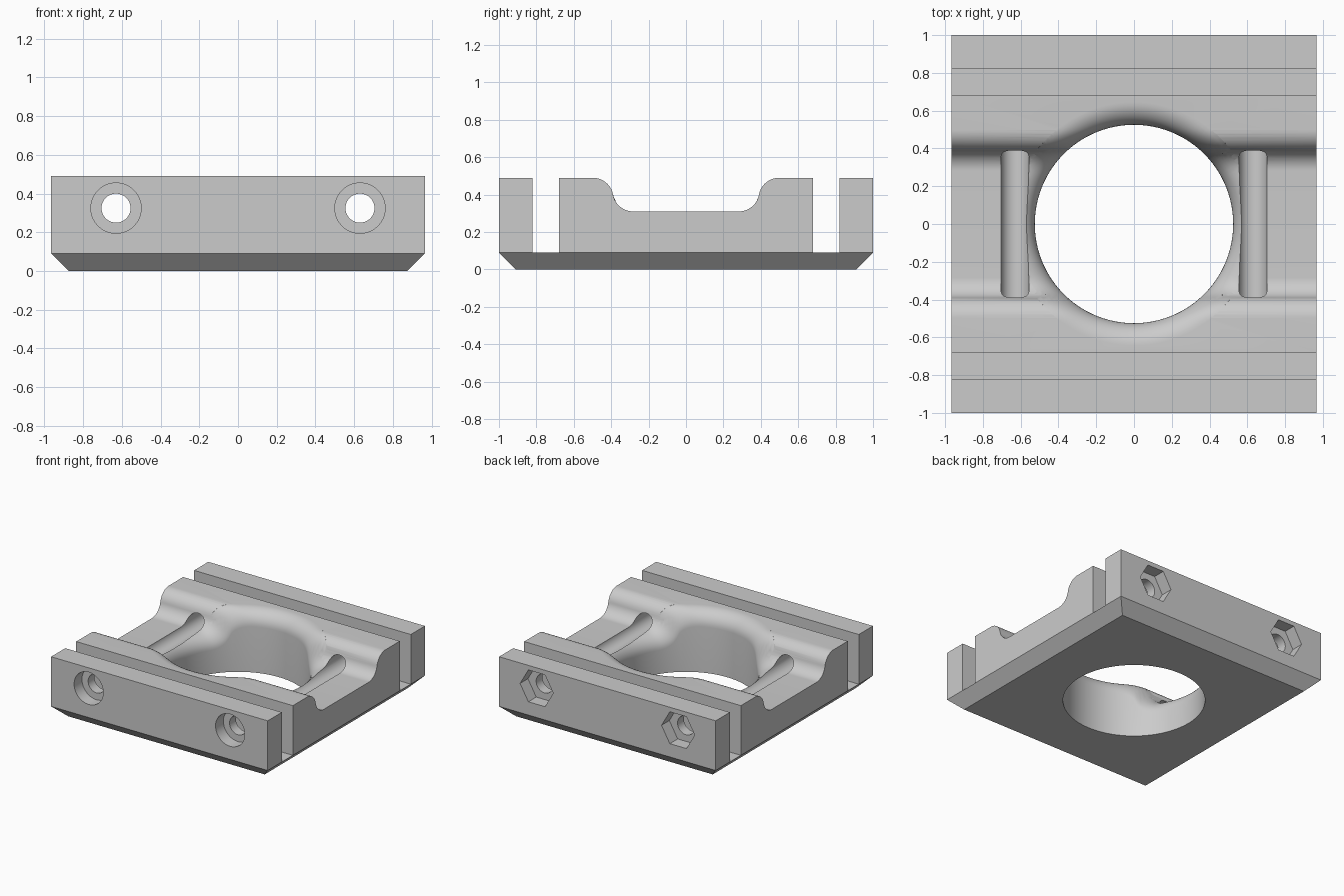
import bpy, bmesh
from math import sin, cos, pi, radians, acos, sqrt

cube = bpy.data.objects.get("Cube")
if cube:
    bpy.data.objects.remove(cube)

HALF_X, HALF_Y, HEIGHT = 0.965, 1.0, 0.49
CHAMFER, FLOOR = 0.09, 0.31
SLOT_IN, SLOT_OUT = 0.68, 0.82
S_RADIUS, S_MID = 0.11, 0.39
BORE, ROUND = 0.525, 0.12
BOLT_X, BOLT_Z = 0.63, 0.325

grey = bpy.data.materials.new("grey")
grey.use_nodes = True
grey.diffuse_color = (0.6, 0.6, 0.6, 1)
grey.node_tree.nodes["Principled BSDF"].inputs["Base Color"].default_value = (0.6, 0.6, 0.6, 1)

# S-shaped wall made of two tangent arcs
RISE = (HEIGHT - FLOOR) / 2
SWEEP = acos(1 - RISE / S_RADIUS)
RUN = S_RADIUS * sin(SWEEP)


def top_height(y):
    """Height of the cradle surface at a distance y from the middle."""
    y = abs(y)
    if y <= S_MID - RUN:
        return FLOOR
    if y >= S_MID + RUN:
        return HEIGHT
    if y < S_MID:
        return FLOOR + S_RADIUS - sqrt(S_RADIUS ** 2 - (y - S_MID + RUN) ** 2)
    return HEIGHT - S_RADIUS + sqrt(S_RADIUS ** 2 - (S_MID + RUN - y) ** 2)


def loft(name, rings, cap=True, closed=False):
    """Join rings of points with quads, then cap the ends or close the loop."""
    bm = bmesh.new()
    rows = [[bm.verts.new(p) for p in ring] for ring in rings]
    pairs = list(zip(rows, rows[1:]))
    if closed:
        pairs.append((rows[-1], rows[0]))
    for a, b in pairs:
        for i in range(len(a)):
            j = (i + 1) % len(a)
            bm.faces.new((a[i], a[j], b[j], b[i]))
    if cap:
        bm.faces.new(rows[0])
        bm.faces.new(rows[-1])
    bmesh.ops.recalc_face_normals(bm, faces=bm.faces)
    mesh = bpy.data.meshes.new(name)
    bm.to_mesh(mesh)
    bm.free()
    mesh.materials.append(grey)
    obj = bpy.data.objects.new(name, mesh)
    bpy.context.collection.objects.link(obj)
    return obj


# Upper block: side profile with slots and cradle, extruded along x
steps = 16
arc = [SWEEP * i / steps for i in range(steps + 1)]
wall = [(S_MID + RUN - S_RADIUS * sin(a), HEIGHT - S_RADIUS + S_RADIUS * cos(a)) for a in arc]
wall += [(S_MID - RUN + S_RADIUS * sin(a), FLOOR + S_RADIUS - S_RADIUS * cos(a)) for a in arc[-2::-1]]
half = [(HALF_Y, CHAMFER), (HALF_Y, HEIGHT), (SLOT_OUT, HEIGHT), (SLOT_OUT, CHAMFER),
        (SLOT_IN, CHAMFER), (SLOT_IN, HEIGHT)] + wall
# The profile dips just below the slot floor so that it stays one piece
BASE = CHAMFER - 0.0
half = [(HALF_Y, BASE), (HALF_Y, HEIGHT), (SLOT_OUT, HEIGHT), (SLOT_OUT, CHAMFER),
        (SLOT_IN, CHAMFER), (SLOT_IN, HEIGHT)] + wall
profile = half + [(-y, z) for y, z in reversed(half)]

bm = bmesh.new()
ends = [[bm.verts.new((x, y, z)) for y, z in profile] for x in (-HALF_X, HALF_X)]
n = len(profile)
for i in range(n - 1):
    bm.faces.new((ends[0][i], ends[0][i + 1], ends[1][i + 1], ends[1][i]))
# End walls: outer ribs and the middle block
for e in ends:
    bm.faces.new(e[0:4])
    bm.faces.new(e[4:n - 4])
    bm.faces.new(e[n - 4:])
# Chamfered underside
low = []
for e, sx in zip(ends, (-1, 1)):
    low.append([bm.verts.new((sx * (HALF_X - CHAMFER), sy * (HALF_Y - CHAMFER), 0)) for sy in (1, -1)])
    bm.faces.new([e[0], e[3], e[4], e[n - 5], e[n - 4], e[n - 1], low[-1][1], low[-1][0]])
bm.faces.new((ends[0][0], ends[1][0], low[1][0], low[0][0]))
bm.faces.new((ends[0][-1], ends[1][-1], low[1][1], low[0][1]))
bm.faces.new((low[0][0], low[0][1], low[1][1], low[1][0]))
bmesh.ops.recalc_face_normals(bm, faces=bm.faces)
mesh = bpy.data.meshes.new("clamp_block")
bm.to_mesh(mesh)
bm.free()
mesh.materials.append(grey)
block = bpy.data.objects.new("clamp_block", mesh)
bpy.context.collection.objects.link(block)

# Central bore whose rounded rim follows the cradle surface
rings = []
segments = 144
angles = [2 * pi * i / segments for i in range(segments)]
rings.append([(BORE * cos(a), BORE * sin(a), -0.2) for a in angles])
for k in range(11):
    t = pi / 2 * k / 10
    r = BORE + ROUND * (1 - cos(t))
    rings.append([(r * cos(a), r * sin(a), top_height(r * sin(a)) - ROUND * (1 - sin(t))) for a in angles])
r = BORE + ROUND + 0.004
rings.append([(r * cos(a), r * sin(a), top_height(r * sin(a)) + 0.01) for a in angles])
rings.append([(r * cos(a), r * sin(a), 0.8) for a in angles])
cutters = [loft("bore_cutter", rings)]


def rod(name, x, radius, sides, y0, y1):
    """Prism lying along y, with a corner pointing sideways."""
    ring = [(x + radius * cos(2 * pi * i / sides), BOLT_Z + radius * sin(2 * pi * i / sides))
            for i in range(sides)]
    return loft(name, [[(px, y, pz) for px, pz in ring] for y in (y0, y1)])


# Bolt holes, round head recesses in front and hexagonal nut recesses behind
for side, sx in (("right", -1), ("left", 1)):
    x = sx * BOLT_X
    cutters.append(rod(side + "_bolt_cutter", x, 0.075, 48, -1.2, 1.2))
    cutters.append(rod(side + "_head_cutter", x, 0.13, 64, -1.2, -0.9))
    cutters.append(rod(side + "_nut_cutter", x, 0.148, 6, 0.9, 1.2))

bpy.context.view_layer.objects.active = block
for c in cutters:
    mod = block.modifiers.new(c.name, 'BOOLEAN')
    mod.operation = 'DIFFERENCE'
    mod.solver = 'EXACT'
    mod.object = c
    bpy.ops.object.modifier_apply(modifier=mod.name)
    bpy.data.objects.remove(c)

# Smooth curves, sharp corners
bpy.ops.object.select_all(action='DESELECT')
block.select_set(True)
bpy.ops.object.shade_smooth_by_angle(angle=radians(30))
